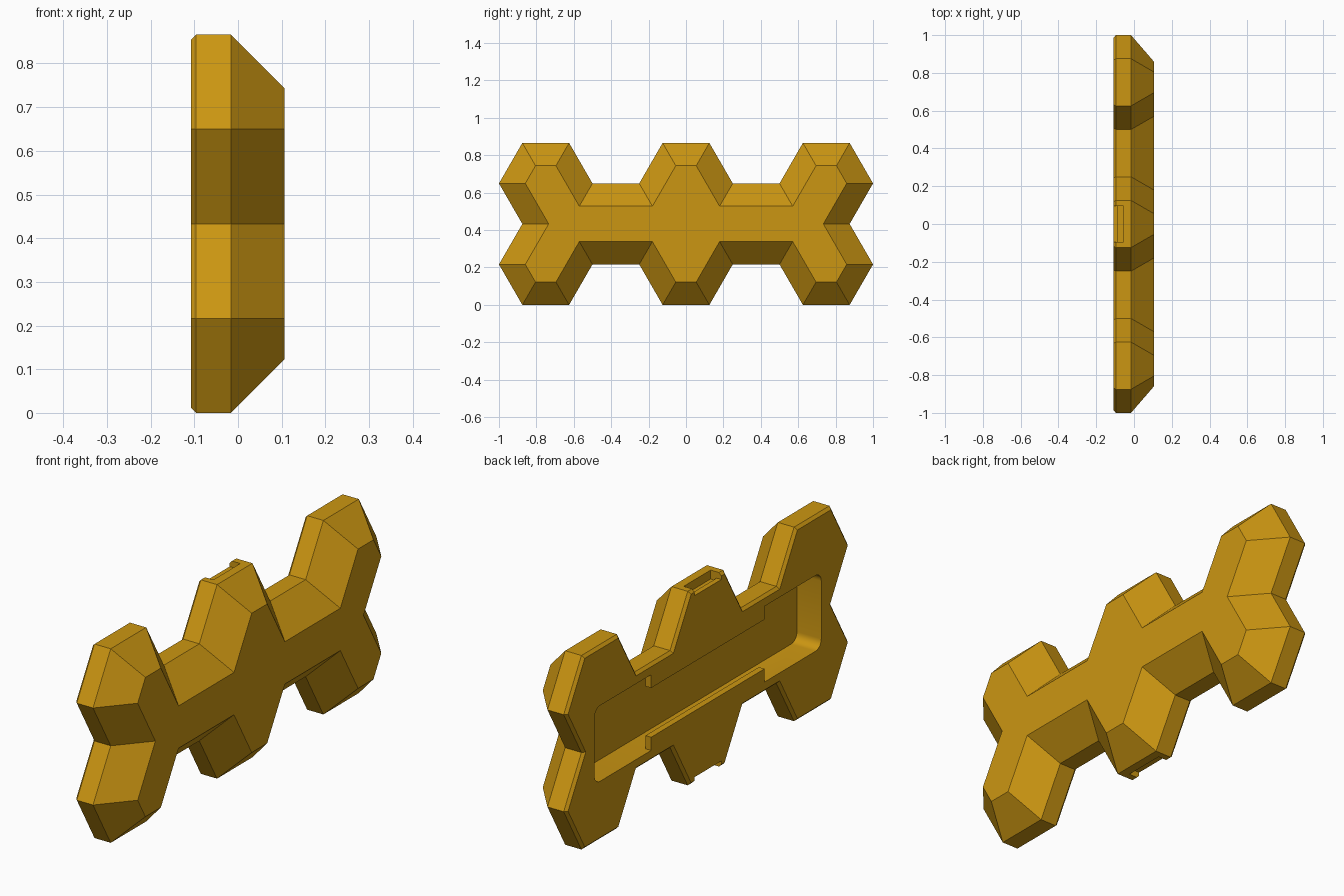
import bpy, bmesh, math
from mathutils import Vector

if "Cube" in bpy.data.objects:
    bpy.data.objects.remove(bpy.data.objects["Cube"])

H = math.sqrt(3) / 8           # half the height of one hexagon lobe
ZC = 2 * H                     # mid height
X_BACK, X_RIM, X_EDGE, X_FRONT = -0.108, -0.096, -0.016, 0.106

gold = bpy.data.materials.new("gold")
gold.diffuse_color = (0.60, 0.305, 0.006, 1)
gold.use_nodes = True
gold.node_tree.nodes["Principled BSDF"].inputs["Base Color"].default_value = gold.diffuse_color


def inset(points, d):
    """Move a counter-clockwise outline inward by d with mitred corners."""
    result = []
    n = len(points)
    for i, p in enumerate(points):
        a = (p - points[i - 1]).normalized()
        b = (points[(i + 1) % n] - p).normalized()
        na, nb = Vector((-a.y, a.x)), Vector((-b.y, b.x))
        result.append(p + (na + nb) * d / (1 + na.dot(nb)))
    return result


def loft(name, sections):
    """Join (x, outline) sections into a closed solid."""
    bm = bmesh.new()
    rings = [[bm.verts.new((x, p.x, p.y + ZC)) for p in pts] for x, pts in sections]
    n = len(rings[0])
    for r, s in zip(rings, rings[1:]):
        for i in range(n):
            bm.faces.new((r[i], r[(i + 1) % n], s[(i + 1) % n], s[i]))
    bm.faces.new(rings[0])
    bm.faces.new(rings[-1])
    bmesh.ops.recalc_face_normals(bm, faces=bm.faces)
    mesh = bpy.data.meshes.new(name)
    bm.to_mesh(mesh)
    bm.free()
    mesh.materials.append(gold)
    ob = bpy.data.objects.new(name, mesh)
    bpy.context.collection.objects.link(ob)
    return ob


def rect(y0, y1, z0, z1):
    return [Vector(p) for p in ((y0, z0), (y1, z0), (y1, z1), (y0, z1))]


def rounded_rect(hy, hz, r, seg=6):
    pts = []
    for k, (sy, sz) in enumerate(((1, 1), (-1, 1), (-1, -1), (1, -1))):
        for i in range(seg + 1):
            a = math.pi / 2 * (k + i / seg)
            pts.append(Vector((sy * (hy - r) + r * math.cos(a),
                               sz * (hz - r) + r * math.sin(a))))
    return pts


# Outline of the joined hexagons: one quarter, mirrored twice
quarter = [(0.875, 0), (1, H), (0.875, 2 * H), (0.625, 2 * H),
           (0.5, H), (0.25, H), (0.125, 2 * H)]
upper = quarter + [(-y, z) for y, z in reversed(quarter)]
outline = [Vector(p) for p in upper + [(y, -z) for y, z in reversed(upper[1:-1])]]

body = loft("body", [(X_BACK, inset(outline, 0.012)), (X_RIM, outline),
                     (X_EDGE, outline), (X_FRONT, inset(outline, 0.122))])

# Pocket in the back, plus a stepped notch in the top and bottom middle lobes
cutters = [loft("pocket_cutter", [(X_BACK - 0.05, rounded_rect(0.80, 0.169, 0.04)),
                                  (0.012, rounded_rect(0.80, 0.169, 0.04))])]
for s in (1, -1):
    for x0, x1, depth in ((X_BACK - 0.05, -0.055, 0.028), (-0.085, -0.055, 0.04)):
        z = sorted((s * (2 * H - depth), s * (2 * H + 0.05)))
        r = rect(-0.095, 0.095, *z)
        cutters.append(loft("notch_cutter", [(x0, r), (x1, r)]))

bpy.context.view_layer.objects.active = body
for cutter in cutters:
    mod = body.modifiers.new("cut", 'BOOLEAN')
    mod.operation = 'DIFFERENCE'
    mod.solver = 'EXACT'
    mod.object = cutter
    cutter.hide_render = True
    bpy.ops.object.modifier_apply(modifier=mod.name)
for cutter in cutters:
    bpy.data.objects.remove(cutter)

bpy.ops.object.select_all(action='DESELECT')
body.select_set(True)
bpy.ops.object.shade_smooth_by_angle(angle=math.radians(25))

# Thin retaining lips narrowing the middle of the pocket
for name, z0, z1 in (("upper_lip", 0.11, 0.169), ("lower_lip", -0.169, -0.11)):
    r = rect(-0.4, 0.4, z0, z1)
    loft(name, [(X_BACK, r), (X_BACK + 0.028, r)])
